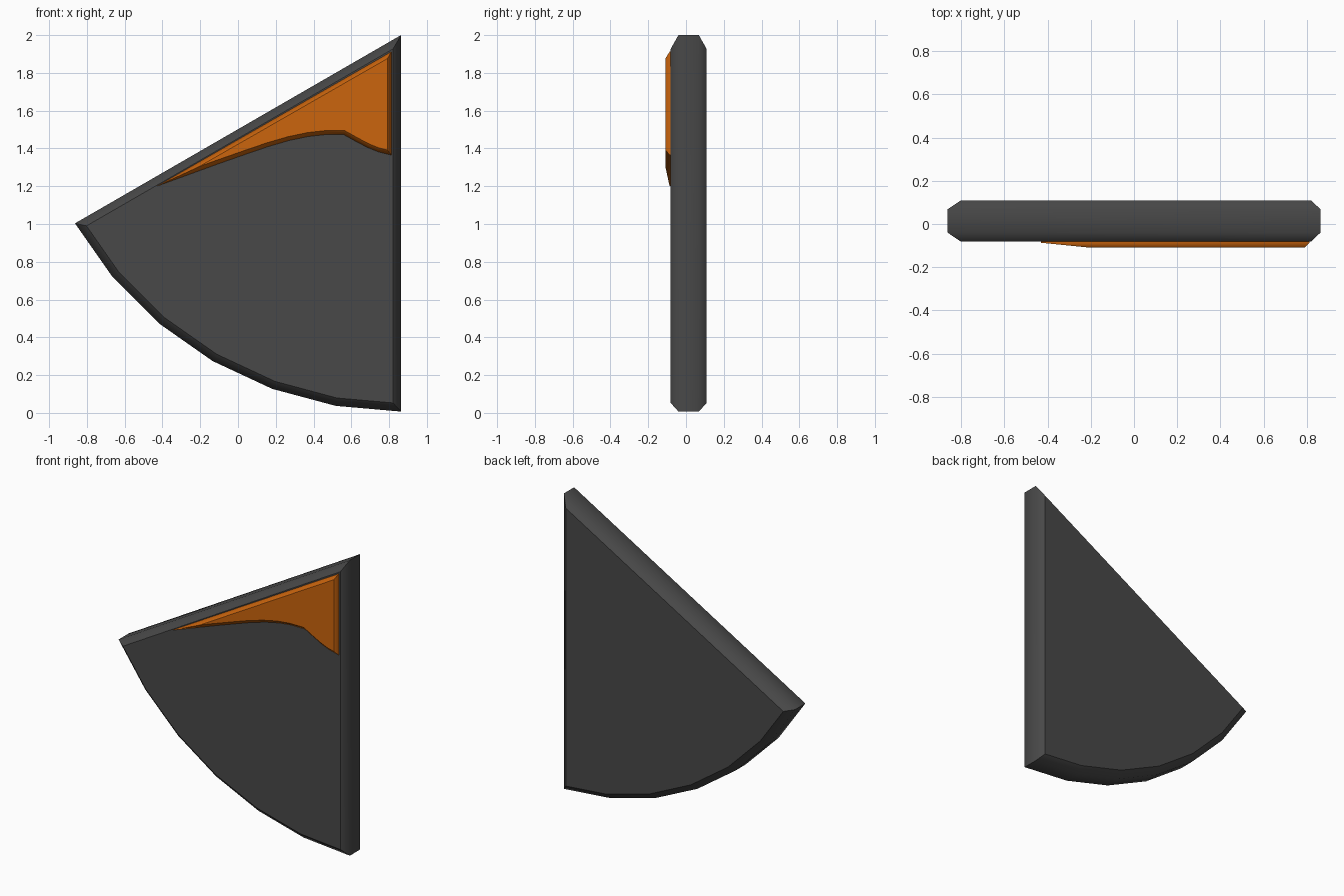
import bpy, bmesh, math
from mathutils import Vector

if "Cube" in bpy.data.objects:
    bpy.data.objects.remove(bpy.data.objects["Cube"])


def inset(pts, d):
    """Mitred inward offset of a counter-clockwise outline."""
    out = []
    for i, p in enumerate(pts):
        a = (p - pts[i - 1]).normalized()
        b = (pts[(i + 1) % len(pts)] - p).normalized()
        na, nb = Vector((-a.y, a.x)), Vector((-b.y, b.x))
        out.append(p + (na + nb) * d / (1 + na.dot(nb)))
    return out


def slab(name, outline, layers, colour):
    """Stack (y, inset) layers of an xz outline into a closed chamfered plate."""
    bm = bmesh.new()
    rings = [[bm.verts.new((p.x, y, p.y)) for p in inset(outline, d)]
             for y, d in layers]
    n = len(outline)
    for r, s in zip(rings, rings[1:]):
        for i in range(n):
            j = (i + 1) % n
            bm.faces.new((r[i], r[j], s[j], s[i]))
    caps = [bm.faces.new(rings[0]), bm.faces.new(rings[-1])]
    bmesh.ops.recalc_face_normals(bm, faces=bm.faces)
    # Soft rim, crisp caps and corners
    for f in bm.faces:
        f.smooth = True
    for e in bm.edges:
        on_cap = any(f in caps for f in e.link_faces)
        e.smooth = not on_cap and e.calc_face_angle() < math.radians(55)
    me = bpy.data.meshes.new(name)
    bm.to_mesh(me)
    bm.free()
    mat = bpy.data.materials.new(name + "_colour")
    mat.diffuse_color = colour
    mat.use_nodes = True
    mat.node_tree.nodes["Principled BSDF"].inputs["Base Color"].default_value = mat.diffuse_color
    me.materials.append(mat)
    ob = bpy.data.objects.new(name, me)
    bpy.context.collection.objects.link(ob)
    return ob


# Wedge body: 60 degree sector with a six-sided arc
R = 1.993
apex = Vector((0.863, 2.0))
sector = [apex] + [apex + R * Vector((math.cos(t), math.sin(t)))
                   for t in (math.radians(210 + 10 * k) for k in range(7))]
slab("wedge_body", sector,
     [(-0.081, 0.042), (-0.04, 0), (0.068, 0), (0.109, 0.042)],
     (0.065, 0.065, 0.065, 1))

# Raised orange panel near the apex
panel = [Vector(p) for p in (
    (0.812, 1.912), (-0.43, 1.2), (-0.1, 1.32), (0.04, 1.369), (0.16, 1.41),
    (0.27, 1.442), (0.37, 1.463), (0.46, 1.473), (0.56, 1.473), (0.63, 1.434),
    (0.69, 1.403), (0.74, 1.383), (0.812, 1.365))]
slab("orange_panel", panel,
     [(-0.109, 0.021), (-0.087, 0), (-0.07, 0)], (0.6, 0.13, 0.004, 1))
